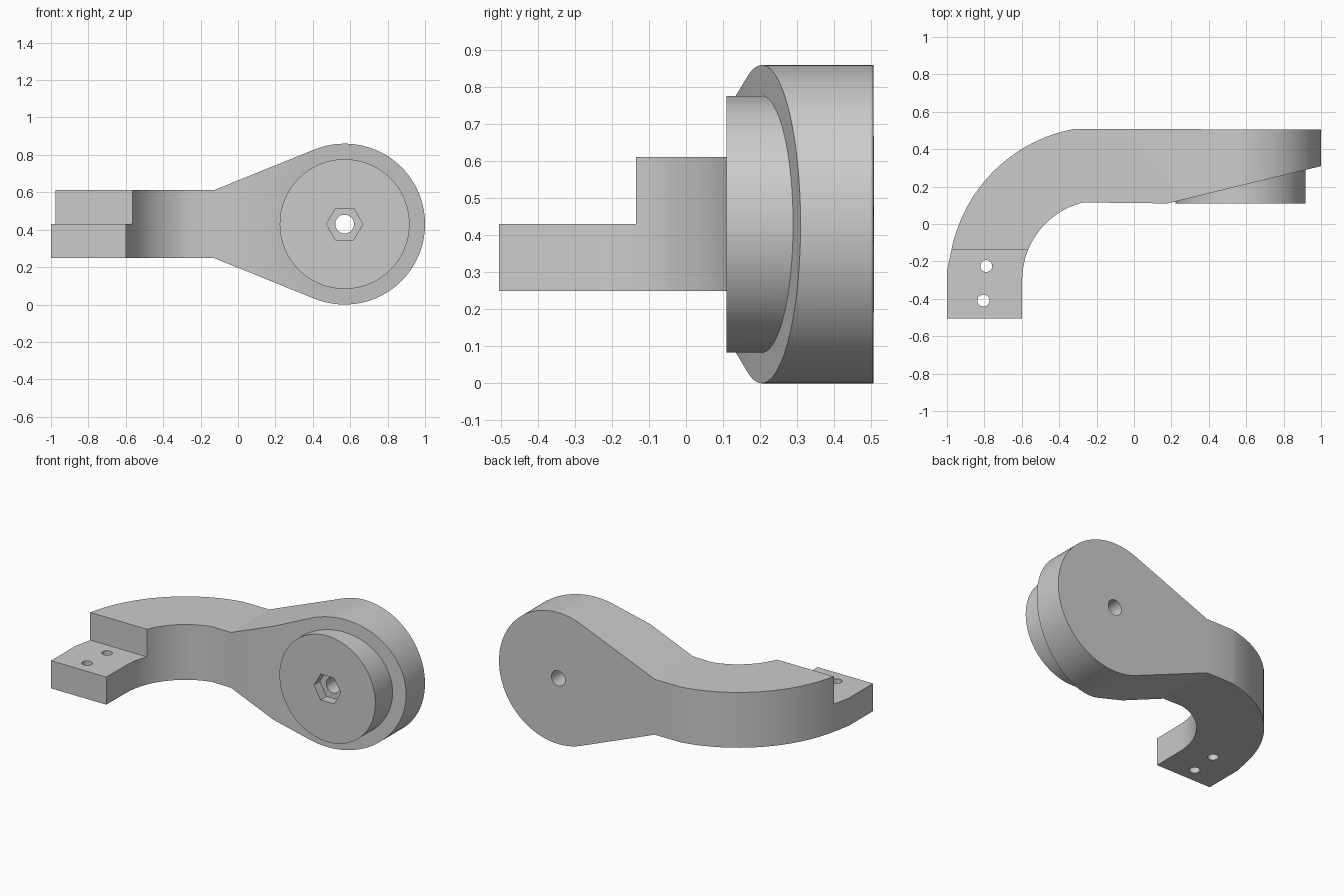
import bpy, bmesh
from math import cos, sin, pi, radians, atan2, acos, hypot
from mathutils import Matrix

cube = bpy.data.objects.get("Cube")
if cube:
    bpy.data.objects.remove(cube, do_unlink=True)

grey = bpy.data.materials.new("plain grey")
grey.use_nodes = True
grey.diffuse_color = (0.6, 0.6, 0.6, 1)
grey.node_tree.nodes["Principled BSDF"].inputs["Base Color"].default_value = (0.6, 0.6, 0.6, 1)

HUB_X, HUB_Z, HUB_R = 0.57, 0.432, 0.43


def arc(cx, cy, r, start, end, steps):
    return [(cx + r * cos(start + (end - start) * i / steps),
             cy + r * sin(start + (end - start) * i / steps)) for i in range(steps + 1)]


def prism(name, outline, low, high, along="z"):
    """Extrude a closed outline along z (outline is x, y) or along y (outline is x, z)."""
    bm = bmesh.new()
    verts = [bm.verts.new((a, b, low) if along == "z" else (a, low, b)) for a, b in outline]
    face = bm.faces.new(verts)
    new = bmesh.ops.extrude_face_region(bm, geom=[face])["geom"]
    shift = (0, 0, high - low) if along == "z" else (0, high - low, 0)
    bmesh.ops.translate(bm, vec=shift, verts=[v for v in new if isinstance(v, bmesh.types.BMVert)])
    bmesh.ops.recalc_face_normals(bm, faces=bm.faces)
    mesh = bpy.data.meshes.new(name)
    bm.to_mesh(mesh)
    bm.free()
    mesh.materials.append(grey)
    obj = bpy.data.objects.new(name, mesh)
    bpy.context.collection.objects.link(obj)
    return obj


def disc(name, cx, cy, r, low, high, along, sides):
    return prism(name, arc(cx, cy, r, 0, 2 * pi, sides)[:-1], low, high, along)


def combine(target, tool, operation):
    mod = target.modifiers.new(operation, "BOOLEAN")
    mod.operation, mod.object, mod.solver = operation, tool, "EXACT"
    bpy.context.view_layer.objects.active = target
    bpy.ops.object.modifier_apply(modifier=mod.name)
    bpy.data.objects.remove(tool, do_unlink=True)


# Bent arm seen from above: clamp end, elbow, slanted hub face
bend = (-0.17, -0.30)
plan = [(-1, -0.505), (-0.6, -0.505)]
plan += arc(*bend, 0.428, pi, radians(104), 14)
plan += [(0.18, 0.11), (1.01, 0.312), (1.01, 0.505)]
plan += arc(*bend, 0.822, radians(100.5), radians(168), 24)
plan += [(-1, -0.25)]
arm = prism("bent_arm", plan, -0.1, 1.0)

# Side silhouette: straight bar flaring tangentially into a round hub
bar_top, neck = 0.613, -0.13
dx, dz = neck - HUB_X, bar_top - HUB_Z
tangent = atan2(dz, dx) - acos(HUB_R / hypot(dx, dz))
side = [(neck, 2 * HUB_Z - bar_top), (-1.1, 2 * HUB_Z - bar_top), (-1.1, bar_top), (neck, bar_top)]
side += arc(HUB_X, HUB_Z, HUB_R, tangent, -tangent, 96)
combine(arm, prism("silhouette", side, -0.7, 0.7, "y"), "INTERSECT")

# Round boss on the slanted face
combine(arm, disc("boss", HUB_X, HUB_Z, 0.347, 0.11, 0.42, "y", 96), "UNION")

# Half-thickness step at the clamp end
step = [(-1.2, -0.7), (-0.4, -0.7), (-0.4, -0.135), (-1.2, -0.135)]
combine(arm, prism("step_cutter", step, 0.432, 1.1), "DIFFERENCE")

# Hex nut pocket, axle hole and two screw holes
combine(arm, disc("nut_cutter", HUB_X, HUB_Z, 0.097, 0.0, 0.17, "y", 6), "DIFFERENCE")
combine(arm, disc("axle_cutter", HUB_X, HUB_Z, 0.05, 0.0, 0.7, "y", 32), "DIFFERENCE")
for x, y in [(-0.79, -0.225), (-0.805, -0.41)]:
    combine(arm, disc("screw_cutter", x, y, 0.032, 0.1, 0.6, "z", 24), "DIFFERENCE")

# Rest on the ground and shade the curves
arm.data.transform(Matrix.Translation((0, 0, HUB_R - HUB_Z)))
bpy.ops.object.select_all(action="DESELECT")
arm.select_set(True)
bpy.context.view_layer.objects.active = arm
bpy.ops.object.shade_smooth_by_angle(angle=radians(20))
